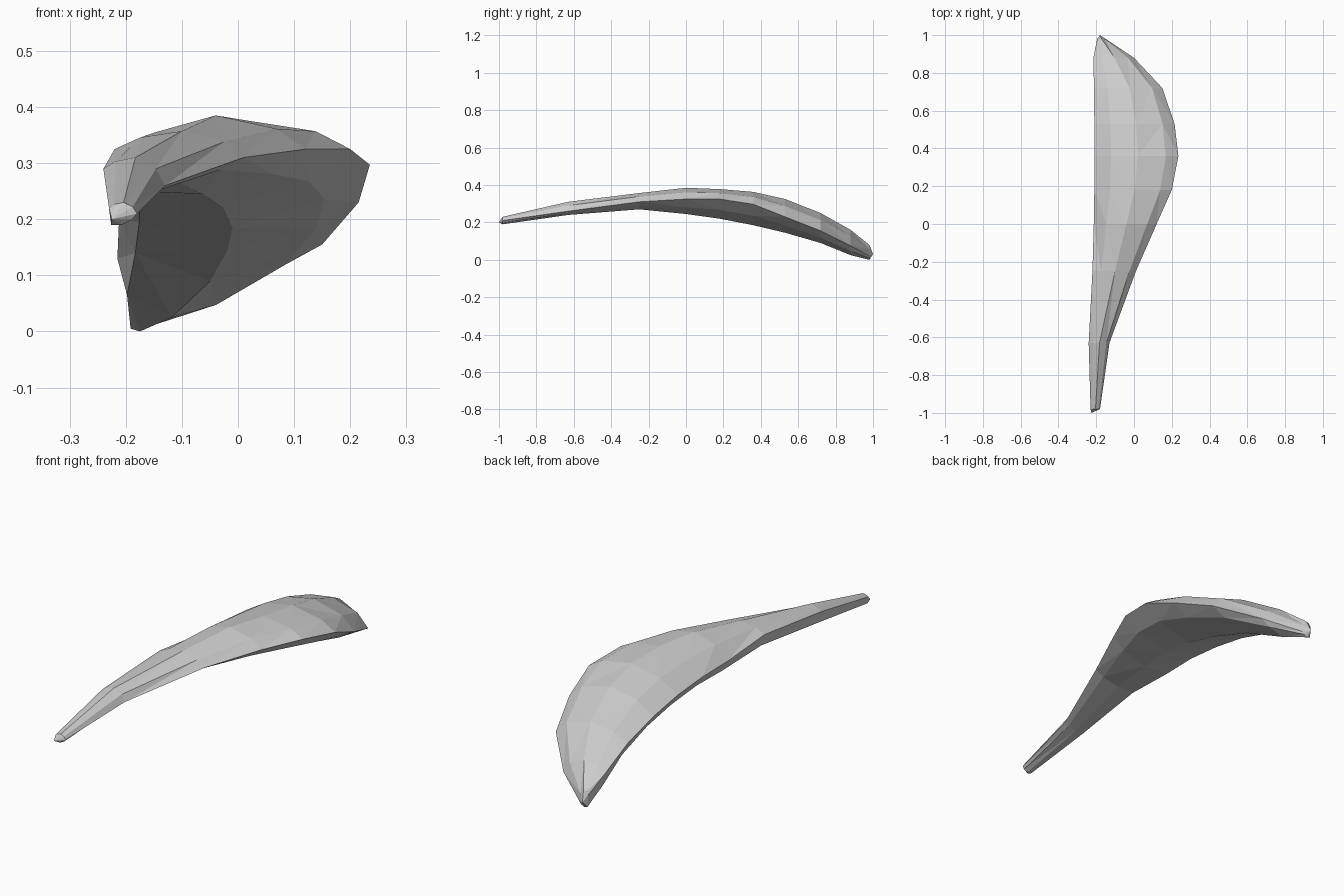
import bpy, bmesh

cube = bpy.data.objects.get("Cube")
if cube:
    bpy.data.objects.remove(cube, do_unlink=True)

# Single plain grey for the whole shell
grey = bpy.data.materials.new("plain_grey")
grey.use_nodes = True
colour = (.6, .6, .6, 1)
grey.diffuse_color = colour
grey.node_tree.nodes["Principled BSDF"].inputs["Base Color"].default_value = colour

# Stations along the length:
# y, left x, right x, left wall bottom z, left wall top z, crown z, right rim z, keel z
stations = [
    (-.98, -.23, -.18, .19, .22, .23, .21, .19),
    (-.63, -.24, -.13, .24, .29, .31, .26, .24),
    (-.25, -.22, .01, .27, .325, .357, .31, .27),
    (0, -.213, .12, .25, .3, .385, .325, .245),
    (.18, -.21, .2, .245, .295, .378, .325, .22),
    (.36, -.21, .235, .225, .28, .363, .297, .185),
    (.53, -.21, .215, .195, .25, .325, .23, .145),
    (.72, -.212, .15, .14, .2, .25, .155, .09),
    (.88, -.215, .0, .065, .13, .16, .075, .025),
    (.98, -.195, -.15, .005, .06, .08, .02, .0),
]


def mix(a, b, t):
    return a + (b - a) * t


def section(y, left, right, wall_low, wall_high, crown, rim, keel):
    """Lens-shaped cross-section, running clockwise from the left wall."""
    return [(mix(left, right, t), y, z) for t, z in (
        (.08, wall_low),
        (0, wall_high),
        (.2, mix(wall_high, crown, .65)),
        (.52, crown),
        (.85, mix(rim, crown, .6)),
        (1, rim),
        (.82, mix(rim, keel, .55)),
        (.45, keel),
    )]


# Faceted shell lofted through the sections
bm = bmesh.new()
rings = [[bm.verts.new(p) for p in section(*s)] for s in stations]
for near, far in zip(rings, rings[1:]):
    for i in range(len(near)):
        j = (i + 1) % len(near)
        bm.faces.new((near[i], near[j], far[j], far[i]))

# Short blunt points closing both ends
for ring, tip in ((rings[0], (-.225, -1, .2)), (rings[-1], (-.18, 1, .03))):
    point = bm.verts.new(tip)
    for i, vert in enumerate(ring):
        bm.faces.new((vert, ring[(i + 1) % len(ring)], point))

bmesh.ops.triangulate(bm, faces=bm.faces[:], quad_method='SHORT_EDGE')
bmesh.ops.recalc_face_normals(bm, faces=bm.faces[:])
mesh = bpy.data.meshes.new("curved_shell")
bm.to_mesh(mesh)
bm.free()
mesh.materials.append(grey)
shell = bpy.data.objects.new("curved_shell", mesh)
bpy.context.collection.objects.link(shell)
